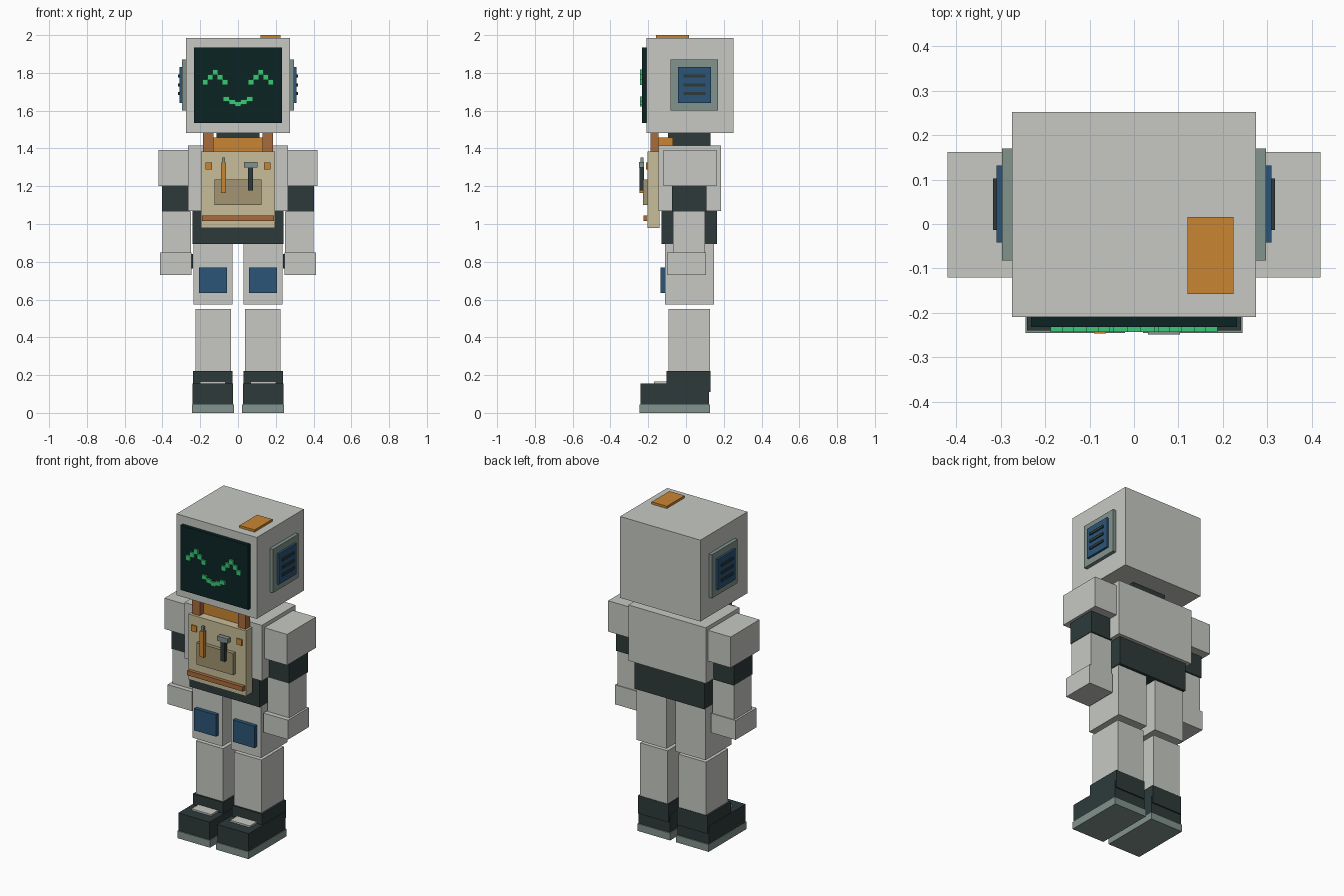
import bpy
import bmesh

if "Cube" in bpy.data.objects:
    bpy.data.objects.remove(bpy.data.objects["Cube"])


def material(name, hex_code):
    """Flat material from an sRGB hex colour, stored as linear values."""
    rgb = []
    for i in (0, 2, 4):
        c = int(hex_code[i:i + 2], 16) / 255
        rgb.append(c / 12.92 if c <= 0.04045 else ((c + 0.055) / 1.055) ** 2.4)
    mat = bpy.data.materials.new(name)
    mat.diffuse_color = (*rgb, 1)
    mat.use_nodes = True
    mat.node_tree.nodes["Principled BSDF"].inputs["Base Color"].default_value = mat.diffuse_color
    return mat


SHELL = material("light_grey", "C7C9C4")
DARK = material("dark_slate", "2D3A3A")
SCREEN = material("screen_black", "0C2424")
GREEN = material("glow_green", "38C878")
METAL = material("sage_grey", "82938D")
BLUE = material("blue", "2C5578")
ORANGE = material("orange", "C98632")
BROWN = material("leather_brown", "A86C3C")
CREAM = material("canvas_cream", "C9BE9A")
POCKET = material("pocket_tan", "A29472")


def boxes(name, mat, *spans):
    """One object made of axis-aligned boxes, each given as (x, y, z) ranges."""
    bm = bmesh.new()
    for span in spans:
        verts = bmesh.ops.create_cube(bm, size=1)["verts"]
        for v in verts:
            v.co = [(lo + hi) / 2 + c * (hi - lo) for c, (lo, hi) in zip(v.co, span)]
    mesh = bpy.data.meshes.new(name)
    bm.to_mesh(mesh)
    bm.free()
    mesh.materials.append(mat)
    obj = bpy.data.objects.new(name, mesh)
    bpy.context.collection.objects.link(obj)
    return obj


def pair(name, mat, *spans):
    """The same boxes on the right and left side."""
    for side, s in (("right", 1), ("left", -1)):
        boxes(f"{side}_{name}", mat,
              *[(tuple(sorted((s * x[0], s * x[1]))), y, z) for x, y, z in spans])


# Head, screen and top button
boxes("head", SHELL, ((-.275, .275), (-.209, .252), (1.482, 1.986)))
boxes("screen", SCREEN, ((-.232, .232), (-.232, -.205), (1.535, 1.935)))
boxes("head_button", ORANGE, ((.12, .224), (-.158, .016), (1.98, 2.0)))


# Pixel face on the screen
def pixel(x, z, w=.03, h=.03):
    return ((x - w / 2, x + w / 2), (-.243, -.23), (z - h / 2, z + h / 2))


pair("eye", GREEN, *[pixel(.121 + i * .026, 1.803 - abs(i) * .026) for i in range(-2, 3)])
boxes("mouth", GREEN, *[pixel(i * .031, 1.636 + (0, .010, .025)[abs(i)], .034, .026)
                        for i in range(-2, 3)])

# Ear vents
pair("ear_plate", METAL, ((.27, .297), (-.082, .17), (1.6, 1.87)))
pair("ear_panel", BLUE, ((.29, .31), (-.042, .132), (1.64, 1.83)))
pair("ear_slots", DARK, *[((.305, .317), (-.013, .102), (z - .008, z + .008))
                          for z in (1.783, 1.736, 1.69)])

# Neck, torso and hips
boxes("neck", DARK, ((-.115, .115), (-.095, .13), (1.40, 1.484)))
boxes("torso", SHELL, ((-.265, .265), (-.145, .185), (1.07, 1.415)))
boxes("hips", DARK, ((-.24, .24), (-.13, .163), (.895, 1.075)))

# Apron with straps, collar, pocket, studs and belt
boxes("apron", CREAM, ((-.197, .197), (-.204, -.14), (.98, 1.385)))
pair("apron_strap", BROWN, ((.13, .184), (-.188, -.146), (1.37, 1.482)))
boxes("apron_collar", ORANGE, ((-.135, .135), (-.15, -.07), (1.37, 1.457)))
boxes("apron_pocket", POCKET, ((-.125, .125), (-.227, -.2), (1.1, 1.235)))
boxes("apron_belt", BROWN, ((-.19, .19), (-.226, -.2), (1.016, 1.045)))
pair("apron_stud", ORANGE, ((.137, .173), (-.212, -.2), (1.289, 1.326)))

# Tools in the pocket
boxes("screwdriver_handle", ORANGE, ((-.09, -.063), (-.246, -.222), (1.165, 1.325)))
boxes("screwdriver_tip", METAL, ((-.085, -.068), (-.241, -.225), (1.32, 1.352)))
boxes("hammer_handle", DARK, ((.053, .08), (-.246, -.222), (1.178, 1.3)))
boxes("hammer_head", METAL, ((.032, .103), (-.249, -.222), (1.298, 1.327)))

# Arms
pair("shoulder", SHELL, ((.24, .42), (-.12, .162), (1.2, 1.391)))
pair("upper_arm", DARK, ((.255, .403), (-.075, .108), (1.065, 1.21)))
pair("forearm", SHELL, ((.25, .4), (-.07, .1), (.84, 1.066)))
pair("hand", SHELL, ((.245, .413), (-.1, .105), (.73, .85)))
pair("palm", DARK, ((.237, .25), (-.055, .06), (.765, .84)))

# Legs
pair("thigh", SHELL, ((.03, .236), (-.11, .147), (.573, .9)))
pair("knee_pad", BLUE, ((.058, .206), (-.134, -.105), (.635, .77)))
pair("shin", SHELL, ((.038, .225), (-.092, .127), (.21, .55)))

# Boots
pair("boot_cuff", DARK, ((.03, .237), (-.102, .129), (.11, .222)))
pair("boot", DARK, ((.026, .241), (-.24, .121), (.04, .155)))
pair("boot_sole", METAL, ((.02, .244), (-.245, .127), (0, .045)))
pair("toe_patch", SHELL, ((.065, .2), (-.17, -.1), (.15, .165)))
